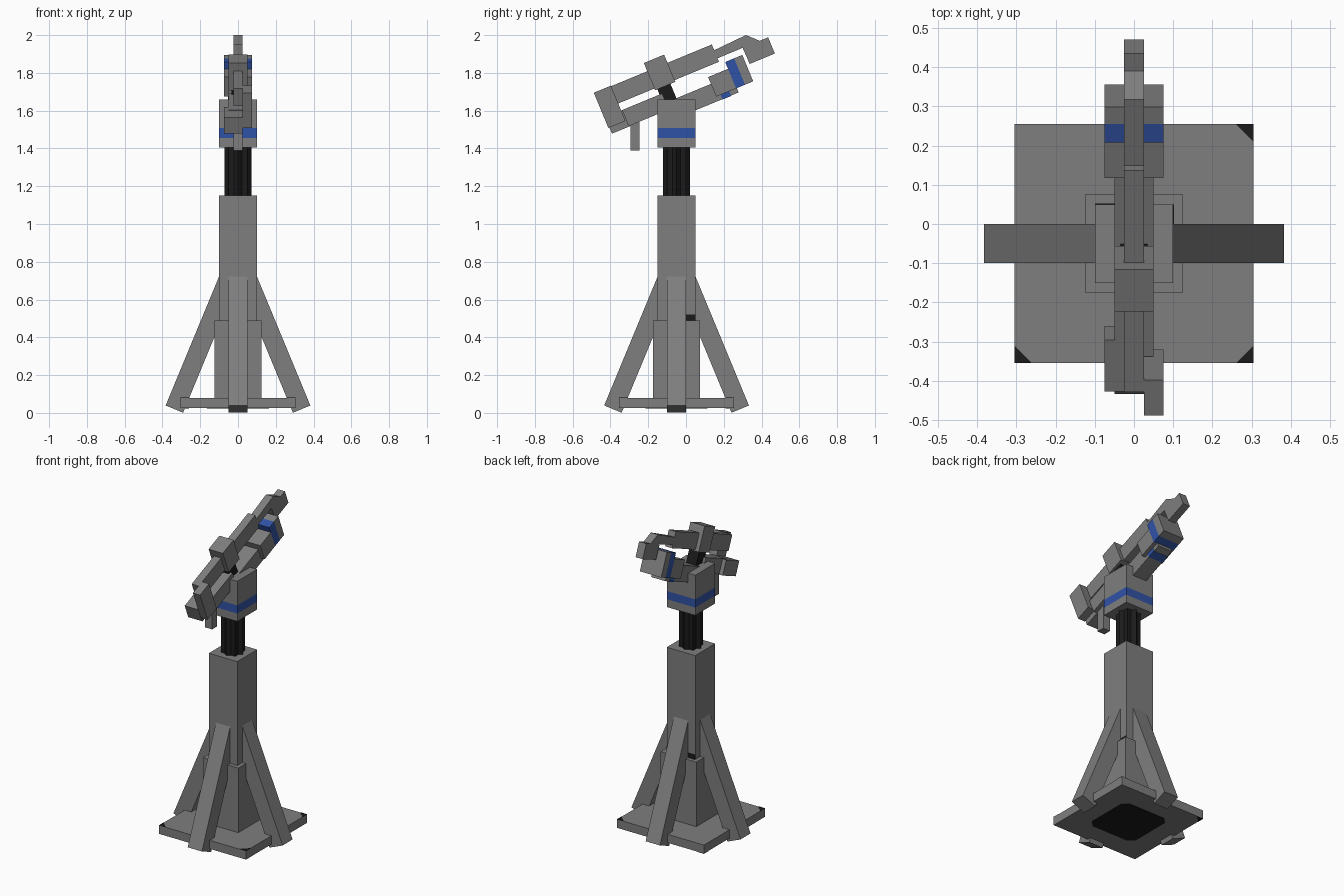
import bpy, bmesh, math
from mathutils import Matrix, Vector

old = bpy.data.objects.get("Cube")
if old:
    bpy.data.objects.remove(old, do_unlink=True)


def material(name, colour):
    m = bpy.data.materials.new(name)
    m.use_nodes = True
    m.diffuse_color = (*colour, 1)
    m.node_tree.nodes["Principled BSDF"].inputs["Base Color"].default_value = (*colour, 1)
    return m


GREY = material("steel grey", (0.21, 0.21, 0.21))
BLUE = material("stripe blue", (0.03, 0.085, 0.38))
BLACK = material("rubber black", (0.011, 0.011, 0.011))

AXIS_Y = -0.05                      # column centre line
TILT = math.radians(22.5)
ARM = Matrix.Translation((0, 0, 1.7)) @ Matrix.Rotation(TILT, 4, 'X')


def finish(name, bm, mat, matrix):
    bmesh.ops.recalc_face_normals(bm, faces=bm.faces)
    mesh = bpy.data.meshes.new(name)
    bm.to_mesh(mesh)
    bm.free()
    mesh.materials.append(mat)
    ob = bpy.data.objects.new(name, mesh)
    bpy.context.collection.objects.link(ob)
    ob.matrix_world = matrix
    return ob


def box(name, x, y, z, mat=GREY, matrix=Matrix()):
    """Box from its (low, high) range on each axis."""
    bm = bmesh.new()
    bmesh.ops.create_cube(bm, size=1)
    for v in bm.verts:
        v.co = Vector([r[0] + (c + 0.5) * (r[1] - r[0]) for c, r in zip(v.co, (x, y, z))])
    return finish(name, bm, mat, matrix)


def prism(name, points, offset, mat=GREY, matrix=Matrix()):
    """Extrude a flat outline by an offset vector."""
    bm = bmesh.new()
    face = bm.faces.new([bm.verts.new(p) for p in points])
    new = bmesh.ops.extrude_face_region(bm, geom=[face])["geom"]
    bmesh.ops.translate(bm, vec=offset, verts=[g for g in new if isinstance(g, bmesh.types.BMVert)])
    return finish(name, bm, mat, matrix)


def square(half):
    return (-half, half)


def column_box(name, half, z, mat=GREY, turn=0):
    m = Matrix.Translation((0, AXIS_Y, 0)) @ Matrix.Rotation(math.radians(turn), 4, 'Z')
    return box(name, square(half), square(half), z, mat, m)


# Base, pedestal and column
BASE = 0.305
column_box("base_plate", BASE, (0.026, 0.08))
column_box("pedestal", 0.125, (0.08, 0.49))
column_box("column", 0.1, (0.08, 1.15))

# Underside pad with cut corners
h, c = 0.165, 0.13
pad = [(h, -c), (h, c), (c, h), (-c, h), (-h, c), (-h, -c), (-c, -h), (c, -h)]
prism("underside_pad", [(x, y + AXIS_Y, 0.022) for x, y in pad], (0, 0, 0.005), BLACK)

# Worn black corners on the base plate
for sx, sy, z in ((1, 1, 0.079), (-1, -1, 0.079), (1, -1, 0.079), (-1, 1, 0.024)):
    cx, cy, leg = sx * BASE, AXIS_Y + sy * BASE, 0.045
    prism("corner_patch", [(cx, cy, z), (cx - sx * leg, cy, z), (cx, cy - sy * leg, z)],
          (0, 0, 0.003), BLACK)

# Small dark vents on the column
box("side_vent", (0.098, 0.102), (0, 0.05), (0.49, 0.52), BLACK)
box("rear_vent", (-0.1, -0.05), (0.048, 0.052), (0.49, 0.52), BLACK)

# Four leaning braces
for i in range(4):
    m = (Matrix.Translation((0, AXIS_Y, 0)) @ Matrix.Rotation(i * math.pi / 2, 4, 'Z')
         @ Matrix.Translation((0.337, 0, 0.02)) @ Matrix.Rotation(-TILT, 4, 'Y'))
    box("brace", square(0.05), square(0.05), (0, 0.8), GREY, m)

# Fluted lifting shaft
for turn in (0, 45):
    column_box("shaft", 0.05, (1.14, 1.41), BLACK, turn)

# Head with a blue band
column_box("head_lower", 0.1, (1.405, 1.455))
column_box("head_band", 0.1, (1.455, 1.507), BLUE)
column_box("head_upper", 0.1, (1.507, 1.66))


def arm_box(name, x, along, up, mat=GREY):
    return box(name, x, along, up, mat, ARM)


# Tilted arm: lower beams, upper beam and tail
arm_box("rear_lower_arm", square(0.05), (-0.35, -0.12), (-0.052, 0.04))
arm_box("front_lower_arm", square(0.05), (-0.1, 0.256), (-0.11, -0.012))
arm_box("arm_stripe", square(0.052), (0.163, 0.213), (-0.112, -0.06), BLUE)
arm_box("upper_beam", square(0.025), (-0.39, 0.222), (0.08, 0.179))
arm_box("collar", square(0.05), (-0.148, -0.032), (0.07, 0.226))
arm_box("collar_post", square(0.035), (-0.135, -0.06), (-0.03, 0.075), BLACK)
arm_box("tail_link", (0.025, 0.075), (-0.453, -0.355), (-0.02, 0.182))
arm_box("tail_block", (-0.075, 0.025), (-0.447, -0.305), (-0.055, 0.038))
box("tail_stub", square(0.025), (-0.295, -0.245), (1.39, 1.56))

# Clamp near the tip
arm_box("clamp_rear", square(0.075), (0.138, 0.252), (-0.085, 0.027))
arm_box("clamp_band", square(0.075), (0.252, 0.303), (-0.085, 0.066), BLUE)
arm_box("clamp_front", square(0.075), (0.303, 0.35), (-0.085, 0.066))

# Hooked tip of the upper beam
hook = [(0.2, 0.1), (0.2, 0.145), (0.408, 0.156), (0.464, 0.1), (0.512, 0.1),
        (0.512, 0.007), (0.368, 0.007), (0.366, 0.1)]
prism("hooked_tip", [(-0.025, s, t) for s, t in hook], (0.05, 0, 0), GREY, ARM)
